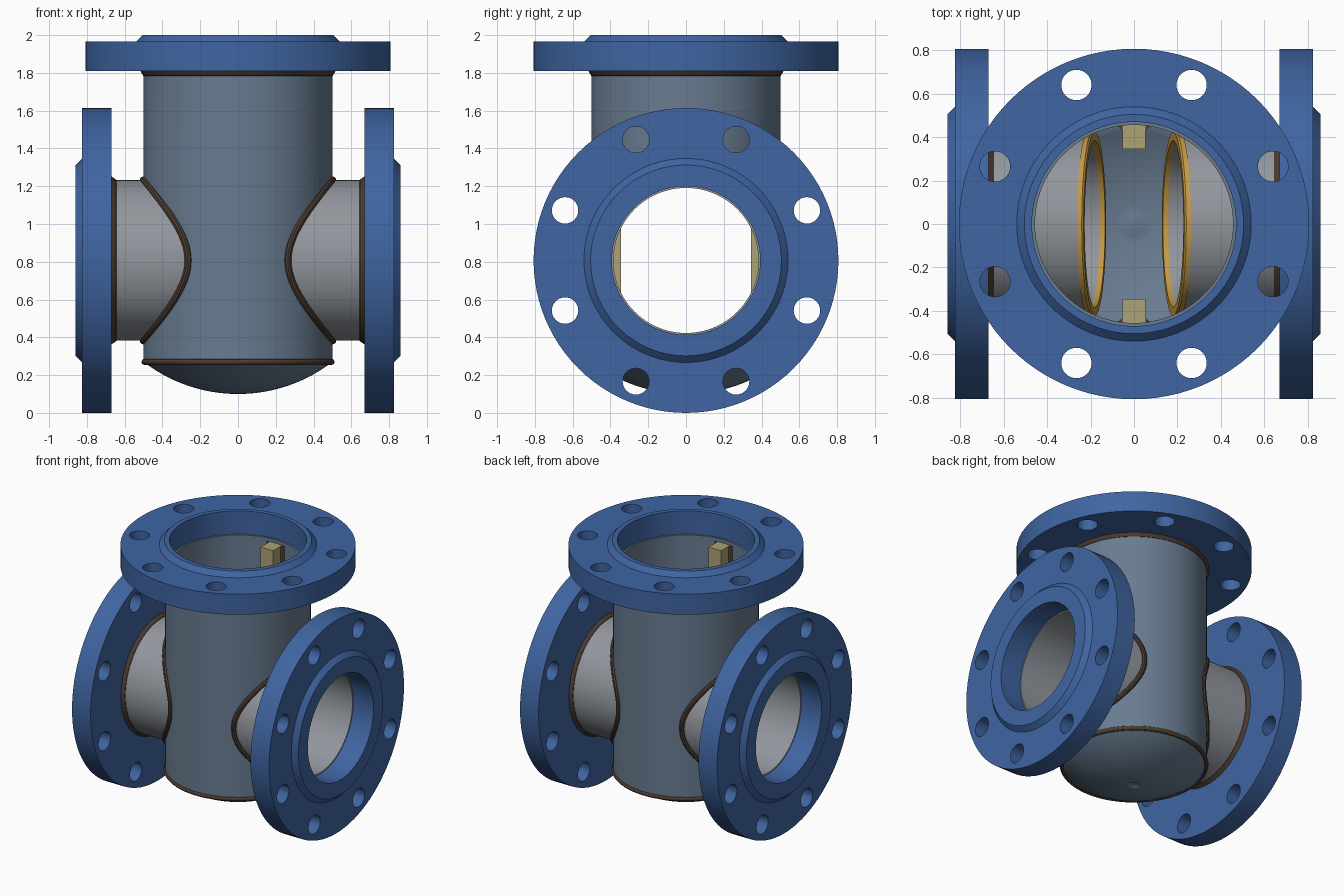
import bpy, bmesh
from math import sin, cos, pi, radians, sqrt, tan
from mathutils import Matrix, Vector

if "Cube" in bpy.data.objects:
    bpy.data.objects.remove(bpy.data.objects["Cube"])

SEG = 96
ZC = 0.807          # height of the side bore axis
R_PIPE = 0.425      # outer radius of side pipes
TILT = radians(7)   # slope of the wedge seats


def mat(name, rgb):
    m = bpy.data.materials.new(name)
    m.diffuse_color = (*rgb, 1)
    m.use_nodes = True
    m.node_tree.nodes["Principled BSDF"].inputs["Base Color"].default_value = m.diffuse_color
    return m


BLUE = mat("flange_blue", (0.05, 0.13, 0.36))
SLATE = mat("body_slate", (0.14, 0.20, 0.28))
GREY = mat("pipe_grey", (0.29, 0.31, 0.34))
BROWN = mat("weld_brown", (0.07, 0.045, 0.03))
GOLD = mat("seat_gold", (0.55, 0.32, 0.06))
KHAKI = mat("guide_khaki", (0.42, 0.36, 0.18))


def finish(name, bm, material, smooth=True):
    bmesh.ops.remove_doubles(bm, verts=bm.verts, dist=1e-5)
    bmesh.ops.recalc_face_normals(bm, faces=bm.faces)
    me = bpy.data.meshes.new(name)
    bm.to_mesh(me)
    bm.free()
    ob = bpy.data.objects.new(name, me)
    bpy.context.collection.objects.link(ob)
    me.materials.append(material)
    if smooth:
        activate(ob)
        bpy.ops.object.shade_smooth_by_angle(angle=radians(30))
    return ob


def activate(ob):
    bpy.ops.object.select_all(action='DESELECT')
    ob.select_set(True)
    bpy.context.view_layer.objects.active = ob


def sweep(name, rings, material):
    """Skin a closed loop of closed cross-sections."""
    bm = bmesh.new()
    vs = [[bm.verts.new(p) for p in ring] for ring in rings]
    n, m = len(vs), len(vs[0])
    for i in range(n):
        a, b = vs[i], vs[(i + 1) % n]
        for j in range(m):
            k = (j + 1) % m
            bm.faces.new((a[j], b[j], b[k], a[k]))
    # zero-area quads on the axis collapse when doubles merge
    return finish(name, bm, material)


def lathe(name, profile, material, mtx=Matrix()):
    rings = []
    for i in range(SEG):
        t = 2 * pi * i / SEG
        rings.append([mtx @ Vector((r * cos(t), r * sin(t), z)) for r, z in profile])
    return sweep(name, rings, material)


def cut(ob, bm, material):
    cutter = finish("cutter", bm, material, False)
    cutter.hide_render = True
    mod = ob.modifiers.new("cut", 'BOOLEAN')
    mod.operation, mod.solver, mod.object = 'DIFFERENCE', 'EXACT', cutter
    activate(ob)
    bpy.ops.object.modifier_apply(modifier=mod.name)
    bpy.data.objects.remove(cutter)
    bpy.ops.object.shade_smooth_by_angle(angle=radians(30))


def cylinder(bm, r, depth, mtx, seg):
    bmesh.ops.create_cone(bm, cap_ends=True, segments=seg, radius1=r, radius2=r,
                          depth=depth, matrix=mtx)


def flange(name, bore, mtx):
    prof = [(bore, 0), (0.807, 0), (0.807, 0.155), (0.54, 0.155),
            (0.505, 0.19), (bore, 0.19)]
    ob = lathe(name, prof, BLUE, mtx)
    bm = bmesh.new()
    for i in range(8):
        a = radians(22.5 + 45 * i)
        pos = Matrix.Translation((0.693 * cos(a), 0.693 * sin(a), 0.08))
        cylinder(bm, 0.07, 0.4, mtx @ pos, 32)
    cut(ob, bm, BLUE)


def prism(name, pts, z0, z1, material):
    bm = bmesh.new()
    f = bm.faces.new([bm.verts.new((x, y, z0)) for x, y in pts])
    ext = bmesh.ops.extrude_face_region(bm, geom=[f], use_keep_orig=True)
    bmesh.ops.translate(bm, vec=(0, 0, z1 - z0),
                        verts=[v for v in ext["geom"] if isinstance(v, bmesh.types.BMVert)])
    finish(name, bm, material, False)


# vertical body tube with side openings
body = lathe("body_tube", [(0.456, 0.27), (0.5, 0.27), (0.5, 1.825), (0.456, 1.825)], SLATE)
bm = bmesh.new()
cylinder(bm, R_PIPE - 0.003, 1.4,
         Matrix.Translation((0, 0, ZC)) @ Matrix.Rotation(pi / 2, 4, 'Y'), SEG)
cut(body, bm, SLATE)

# dished bottom with a small centre dimple


def arc(r0, depth, z_rim, r_end, n=14):
    R = (r0 * r0 + depth * depth) / (2 * depth)
    rs = [r0 + (r_end - r0) * i / n for i in range(n + 1)]
    return [(r, z_rim - depth + R - sqrt(R * R - r * r)) for r in rs]


outer = arc(0.5, 0.17, 0.27, 0.04)
inner = arc(0.456, 0.125, 0.27, 0.058)
lathe("dished_bottom", outer + [(0.0, 0.125), (0.0, 0.17)] + inner[::-1], SLATE)

# top flange and body welds
flange("top_flange", 0.47, Matrix.Translation((0, 0, 1.81)))
lathe("top_flange_weld", [(0.495, 1.782), (0.502, 1.785), (0.518, 1.812), (0.495, 1.812)], BROWN)
lathe("bottom_weld", [(0.495 + 0.016 * cos(t * pi / 6), 0.27 + 0.016 * sin(t * pi / 6))
                      for t in range(12)], BROWN)

for s, side in ((1, "right"), (-1, "left")):
    out = Matrix.Translation((0, 0, ZC)) @ Matrix.Rotation(s * pi / 2, 4, 'Y')
    flange(side + "_flange", 0.393, out @ Matrix.Translation((0, 0, 0.67)))
    lathe(side + "_flange_weld", [(0.42, 0.643), (0.428, 0.645), (0.446, 0.672), (0.42, 0.672)],
          BROWN, out)

    # side pipe and seat ring, ends cut on the sloping wedge plane
    pipe, seat, saddle = [], [], []
    for i in range(SEG):
        t = 2 * pi * i / SEG

        def p(r, x, k=1):
            z = r * sin(t)
            return Vector((s * (x + k * tan(TILT) * z), r * cos(t), ZC + z))
        pipe.append([p(0.384, 0.205), p(R_PIPE, 0.205), p(R_PIPE, 0.69, 0), p(0.384, 0.69, 0)])
        seat.append([p(0.384, 0.18), p(0.422, 0.18), p(0.43, 0.188), p(0.43, 0.21), p(0.384, 0.21)])
        # saddle weld where the pipe meets the body
        y, z = R_PIPE * cos(t), R_PIPE * sin(t)
        c = Vector((s * sqrt(0.25 - y * y), y, ZC + z))
        u = Vector((0, cos(t), sin(t)))
        tan_x = s * y * R_PIPE * sin(t) / sqrt(0.25 - y * y)
        d = Vector((tan_x, -R_PIPE * sin(t), R_PIPE * cos(t))).normalized()
        v = d.cross(u)
        saddle.append([c + 0.02 * (u * cos(q * pi / 5) + v * sin(q * pi / 5)) for q in range(10)])
    sweep(side + "_pipe", pipe, GREY)
    sweep(side + "_seat_ring", seat, GOLD)
    sweep(side + "_saddle_weld", saddle, BROWN)

# wedge guides with fillet welds on the inner wall
for s, side in ((1, "back"), (-1, "front")):
    prism(side + "_guide", [(-0.052, s * 0.345), (0.052, s * 0.345),
                            (0.052, s * 0.46), (-0.052, s * 0.46)], 0.3, 1.8, KHAKI)
    for k, end in ((1, "right"), (-1, "left")):
        prism(f"{side}_guide_{end}_weld", [(k * 0.05, s * 0.43), (k * 0.075, s * 0.452),
                                           (k * 0.05, s * 0.458)], 0.3, 1.8, BROWN)
